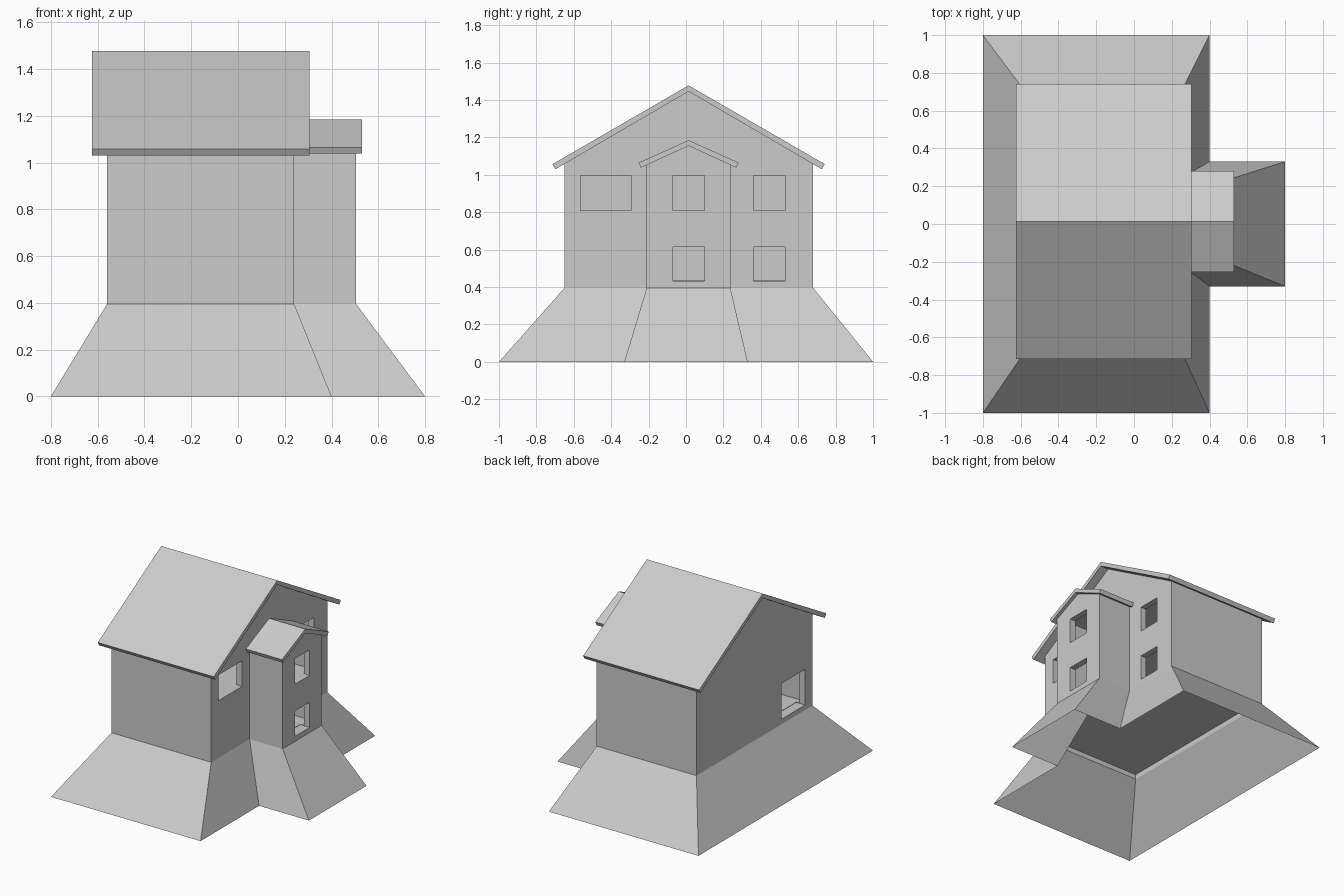
import bpy, bmesh

if "Cube" in bpy.data.objects:
    bpy.data.objects.remove(bpy.data.objects["Cube"])

grey = bpy.data.materials.new("plain grey")
grey.diffuse_color = (0.6, 0.6, 0.6, 1)
grey.use_nodes = True
grey.node_tree.nodes["Principled BSDF"].inputs["Base Color"].default_value = grey.diffuse_color


def make(name, bm, recalc=True):
    if recalc:
        bmesh.ops.recalc_face_normals(bm, faces=bm.faces)
    me = bpy.data.meshes.new(name)
    bm.to_mesh(me)
    bm.free()
    me.materials.append(grey)
    ob = bpy.data.objects.new(name, me)
    bpy.context.collection.objects.link(ob)
    return ob


def prism(name, yz, x0, x1):
    """Extrude a y-z profile along x."""
    bm = bmesh.new()
    f = bm.faces.new([bm.verts.new((x0, y, z)) for y, z in yz])
    r = bmesh.ops.extrude_face_region(bm, geom=[f])
    vs = [v for v in r["geom"] if isinstance(v, bmesh.types.BMVert)]
    bmesh.ops.translate(bm, verts=vs, vec=(x1 - x0, 0, 0))
    return make(name, bm)


def box(name, x, y, z):
    return prism(name, [(y[0], z[0]), (y[1], z[0]), (y[1], z[1]), (y[0], z[1])], *x)


def boolean(ob, other, op):
    m = ob.modifiers.new("cut", "BOOLEAN")
    m.object, m.operation, m.solver = other, op, "EXACT"
    bpy.context.view_layer.objects.active = ob
    bpy.ops.object.modifier_apply(modifier=m.name)
    bpy.data.objects.remove(other, do_unlink=True)


MID = 0.014      # y of the ridges
FLOOR = 0.43     # underside of the ground floor

# flared base skirt, open below, ending in a short upright rim
low = [(-.8, -1), (.4, -1), (.4, -.33), (.8, -.33), (.8, .33), (.4, .33), (.4, 1), (-.8, 1)]
top = [(-.56, -.65), (.24, -.65), (.24, -.21), (.505, -.21),
       (.505, .237), (.24, .237), (.24, .68), (-.56, .68)]
bm = bmesh.new()
rings = [[bm.verts.new((x, y, z)) for x, y in pts]
         for pts, z in ((low, 0), (top, .395), (top, FLOOR))]
for a, b in zip(rings, rings[1:]):
    for i in range(8):
        j = (i + 1) % 8
        bm.faces.new((a[i], a[j], b[j], b[i]))
make("base_skirt", bm, recalc=False)


# gabled wall blocks: main house and front bay
def gable(name, y0, y1, eave, ridge, x0, x1):
    return prism(name, [(y0, FLOOR), (y1, FLOOR), (y1, eave), (MID, ridge), (y0, eave)], x0, x1)


walls = gable("walls", -.65, .68, 1.06, 1.45, -.56, .24)
boolean(walls, gable("bay", -.21, .237, 1.057, 1.16, .1, .505), "UNION")

# hollow rooms on two storeys
T = 0.045
for z in ((FLOOR + .005, .785), (.808, 1.035)):
    room = box("room", (-.56 + T, .24 - T), (-.65 + T, .68 - T), z)
    boolean(room, box("bay_room", (.1, .505 - T), (-.21 + T, .237 - T), z), "UNION")
    boolean(walls, room, "DIFFERENCE")

# window openings: x range, y range, z range
LOWER, UPPER = (.432, .615), (.81, .995)
for x, y, z in [((.17, .3), (-.565, -.295), UPPER),
                ((.17, .3), (.36, .53), UPPER),
                ((.17, .3), (.36, .53), LOWER),
                ((.43, .6), (-.07, .1), UPPER),
                ((.43, .6), (-.07, .1), LOWER),
                ((-.65, -.49), (-.565, -.295), (.432, .69))]:
    boolean(walls, box("opening", x, y, z), "DIFFERENCE")


# roofs: folded slabs with square-cut eaves
def roof(name, x0, x1, ridge, ridge_in, half, eave, half_in, eave_in):
    prism(name, [(MID - half, eave), (MID, ridge), (MID + half, eave),
                 (MID + half_in, eave_in), (MID, ridge_in), (MID - half_in, eave_in)], x0, x1)


roof("main_roof", -.625, .305, 1.478, 1.446, .728, 1.057, .712, 1.03)
roof("bay_roof", .22, .53, 1.185, 1.155, .267, 1.065, .255, 1.038)
